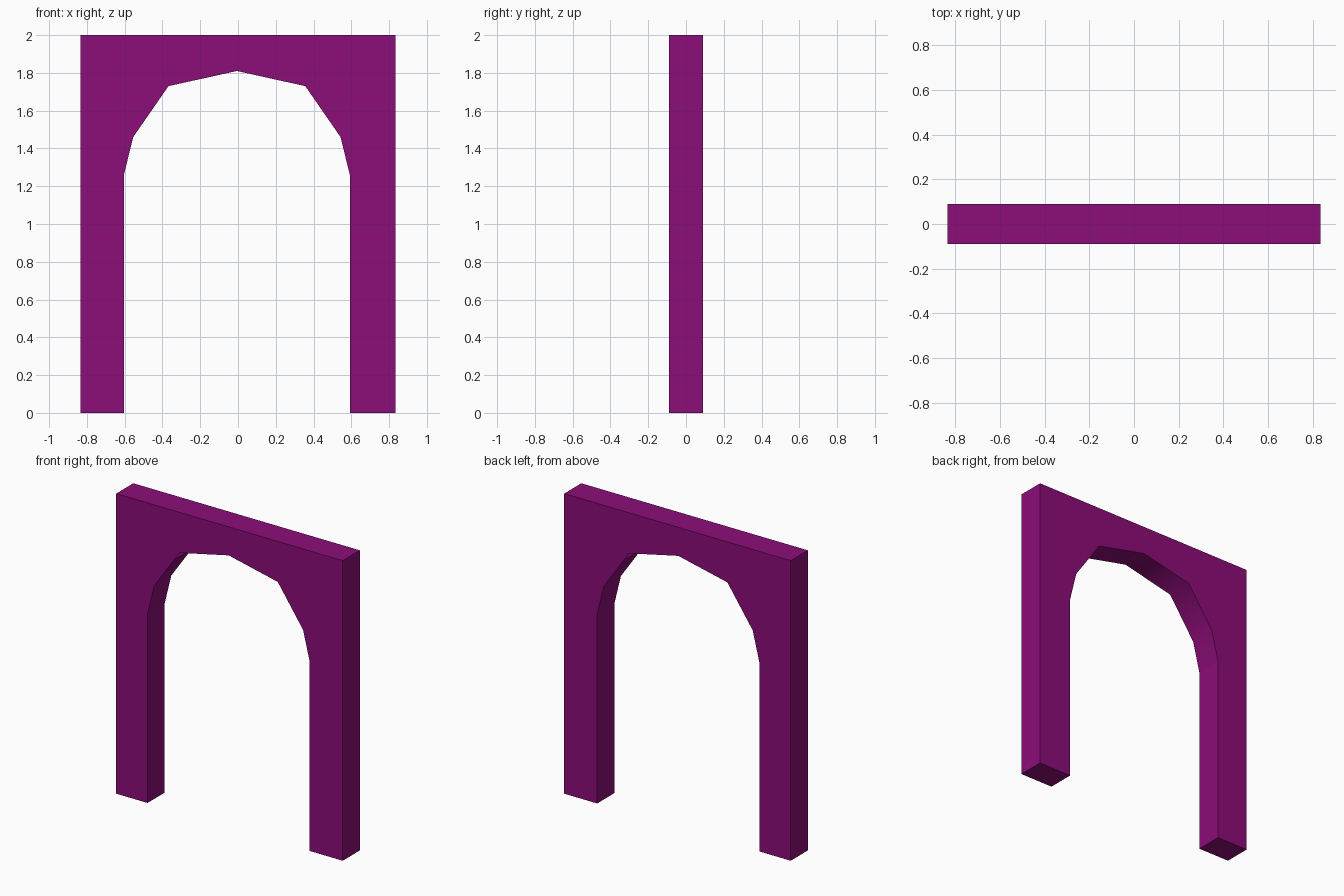
import bpy, bmesh, math

cube = bpy.data.objects.get("Cube")
if cube:
    bpy.data.objects.remove(cube, do_unlink=True)

WIDTH, DEPTH, HEIGHT = 1.67, 0.18, 2.0
SPRING = 1.26      # height where the legs meet the arch
SHIFT = -0.006     # the opening sits slightly off centre

purple = bpy.data.materials.new("purple")
purple.use_nodes = True
colour = (0.265, 0.004, 0.19, 1)
purple.diffuse_color = colour
purple.node_tree.nodes["Principled BSDF"].inputs["Base Color"].default_value = colour

# Half of the opening, from the floor up to the crown, then mirrored
half = [(0.598, 0), (0.598, SPRING), (0.549, 1.46), (0.362, 1.73)]
opening = [(-x, z) for x, z in half] + [(0, 1.81)] + half[::-1]
outline = [(x + SHIFT, z) for x, z in opening]
outline += [(WIDTH / 2, 0), (WIDTH / 2, HEIGHT), (-WIDTH / 2, HEIGHT), (-WIDTH / 2, 0)]

# Extrude the outline through the wall thickness
bm = bmesh.new()
front = bm.faces.new([bm.verts.new((x, -DEPTH / 2, z)) for x, z in outline])
extruded = bmesh.ops.extrude_face_region(bm, geom=[front])["geom"]
bmesh.ops.translate(bm, vec=(0, DEPTH, 0),
                    verts=[v for v in extruded if isinstance(v, bmesh.types.BMVert)])
bmesh.ops.recalc_face_normals(bm, faces=bm.faces)
mesh = bpy.data.meshes.new("archway")
bm.to_mesh(mesh)
bm.free()
mesh.materials.append(purple)
archway = bpy.data.objects.new("archway", mesh)
bpy.context.collection.objects.link(archway)

# Smooth the arch underside; keep the legs and wall faces flat
bpy.ops.object.select_all(action='DESELECT')
archway.select_set(True)
bpy.context.view_layer.objects.active = archway
bpy.ops.object.shade_smooth_by_angle(angle=math.radians(45))
for face in mesh.polygons:
    n = face.normal
    if max(abs(n.x), abs(n.y), abs(n.z)) > 0.999:
        face.use_smooth = False
